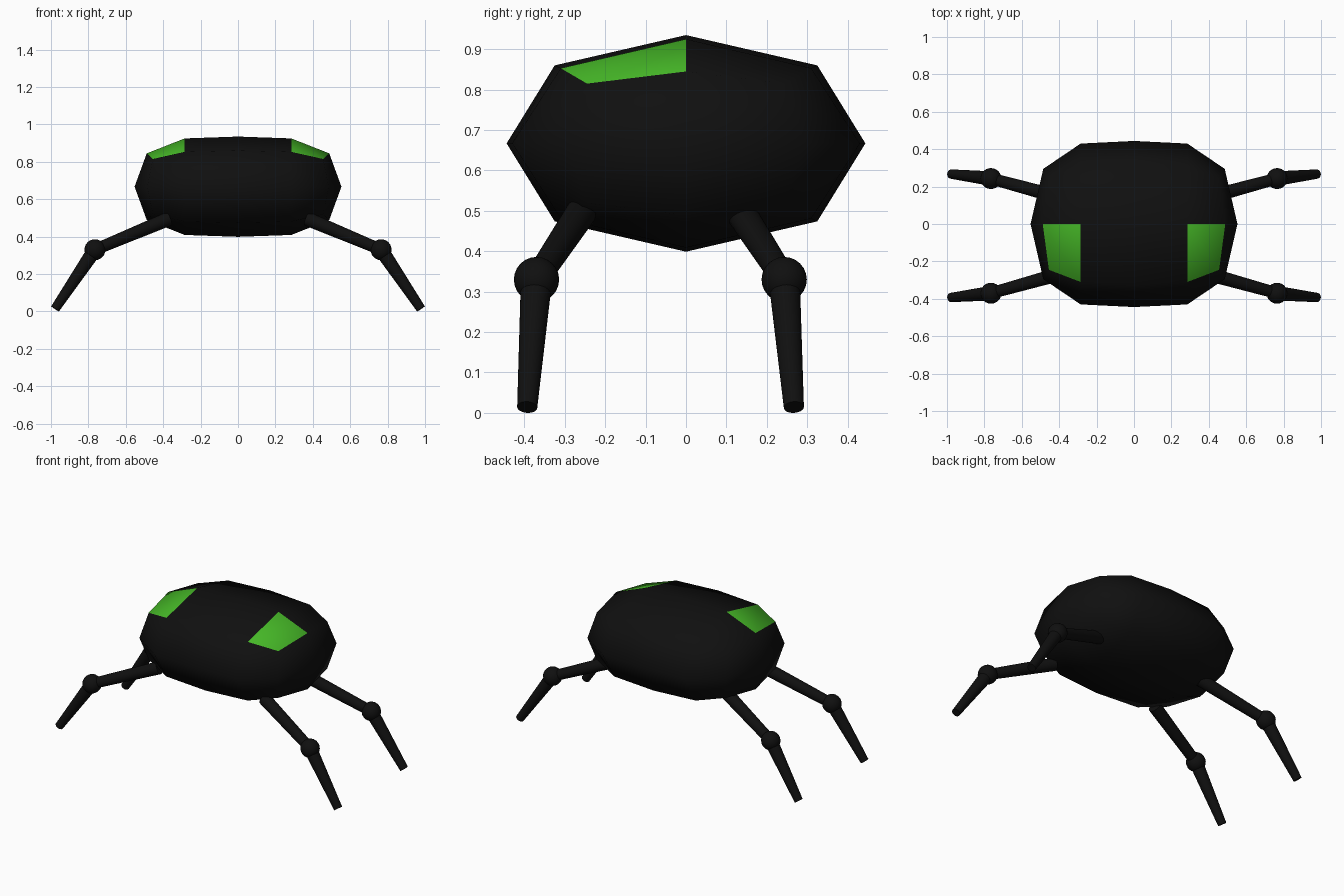
import bpy
import bmesh
from mathutils import Vector

if "Cube" in bpy.data.objects:
    bpy.data.objects.remove(bpy.data.objects["Cube"])


def material(name, rgb):
    m = bpy.data.materials.new(name)
    m.diffuse_color = (*rgb, 1)
    m.use_nodes = True
    m.node_tree.nodes["Principled BSDF"].inputs["Base Color"].default_value = m.diffuse_color
    return m


black = material("black", (0.005, 0.005, 0.005))
green = material("green", (0.06, 0.47, 0.02))


def finish(bm, name, mats):
    bmesh.ops.recalc_face_normals(bm, faces=bm.faces[:])
    mesh = bpy.data.meshes.new(name)
    bm.to_mesh(mesh)
    bm.free()
    for m in mats:
        mesh.materials.append(m)
    obj = bpy.data.objects.new(name, mesh)
    bpy.context.collection.objects.link(obj)
    return obj


# Body: octagonal rings along x, closed by four-quad end caps
MID_Z = 0.667
# each section: x, then (side y, x of side), (top z, x of top), corner (x, y, z)
sections = [
    dict(side=(0.285, 0.43), top=(0.285, 0.258), corner=(0.285, 0.31, 0.186)),
    dict(side=(0.485, 0.295), top=(0.488, 0.178), corner=(0.455, 0.245, 0.148)),
]
middle = dict(side=(0, 0.444), top=(0, 0.268), corner=(0, 0.325, 0.193))


def ring(bm, s, sx):
    (xs, y), (xt, z), (xc, yc, zc) = s["side"], s["top"], s["corner"]
    pts = [(xs, y, 0), (xc, yc, zc), (xt, 0, z), (xc, -yc, zc),
           (xs, -y, 0), (xc, -yc, -zc), (xt, 0, -z), (xc, yc, -zc)]
    return [bm.verts.new((px * sx, py, pz + MID_Z)) for px, py, pz in pts]


bm = bmesh.new()
rings = [ring(bm, sections[1], -1), ring(bm, sections[0], -1), ring(bm, middle, 1),
         ring(bm, sections[0], 1), ring(bm, sections[1], 1)]
for a, b in zip(rings, rings[1:]):
    for i in range(8):
        j = (i + 1) % 8
        bm.faces.new((a[i], a[j], b[j], b[i]))
for r, x in ((rings[0], -0.553), (rings[-1], 0.553)):
    c = bm.verts.new((x, 0, MID_Z))
    for i in range(0, 8, 2):
        bm.faces.new((c, r[i], r[i + 1], r[(i + 2) % 8]))
# Green eye patches: upper front faces of the outer bands
for f in bm.faces:
    c = f.calc_center_median()
    f.smooth = True
    if 0.33 < abs(c.x) < 0.41 and c.y < 0 and c.z > 0.82:
        f.material_index = 1
finish(bm, "body", [black, green])


def tapered_tube(name, start, end, r1, r2):
    a, b = Vector(start), Vector(end)
    d = b - a
    bpy.ops.mesh.primitive_cone_add(vertices=24, radius1=r1, radius2=r2,
                                    depth=d.length, location=(a + b) / 2,
                                    rotation=d.to_track_quat("Z", "Y").to_euler())
    obj = bpy.context.object
    obj.name = name
    obj.data.materials.append(black)
    bpy.ops.object.shade_smooth_by_angle()


# Legs: upper leg, knee ball and tapered lower leg
for row, hip_y, knee_y, foot_y in (("front", -0.26, -0.37, -0.393),
                                   ("back", 0.136, 0.243, 0.267)):
    for side, s in (("left", -1), ("right", 1)):
        hip = (0.37 * s, hip_y, 0.495)
        knee = (0.765 * s, knee_y, 0.33)
        foot = (0.978 * s, foot_y, 0.014)
        tapered_tube(f"{row}_{side}_upper_leg", hip, knee, 0.038, 0.031)
        tapered_tube(f"{row}_{side}_lower_leg", knee, foot, 0.039, 0.025)
        bpy.ops.mesh.primitive_uv_sphere_add(segments=24, ring_count=12,
                                             radius=0.056, location=knee)
        ball = bpy.context.object
        ball.name = f"{row}_{side}_knee"
        ball.data.materials.append(black)
        bpy.ops.object.shade_smooth()
